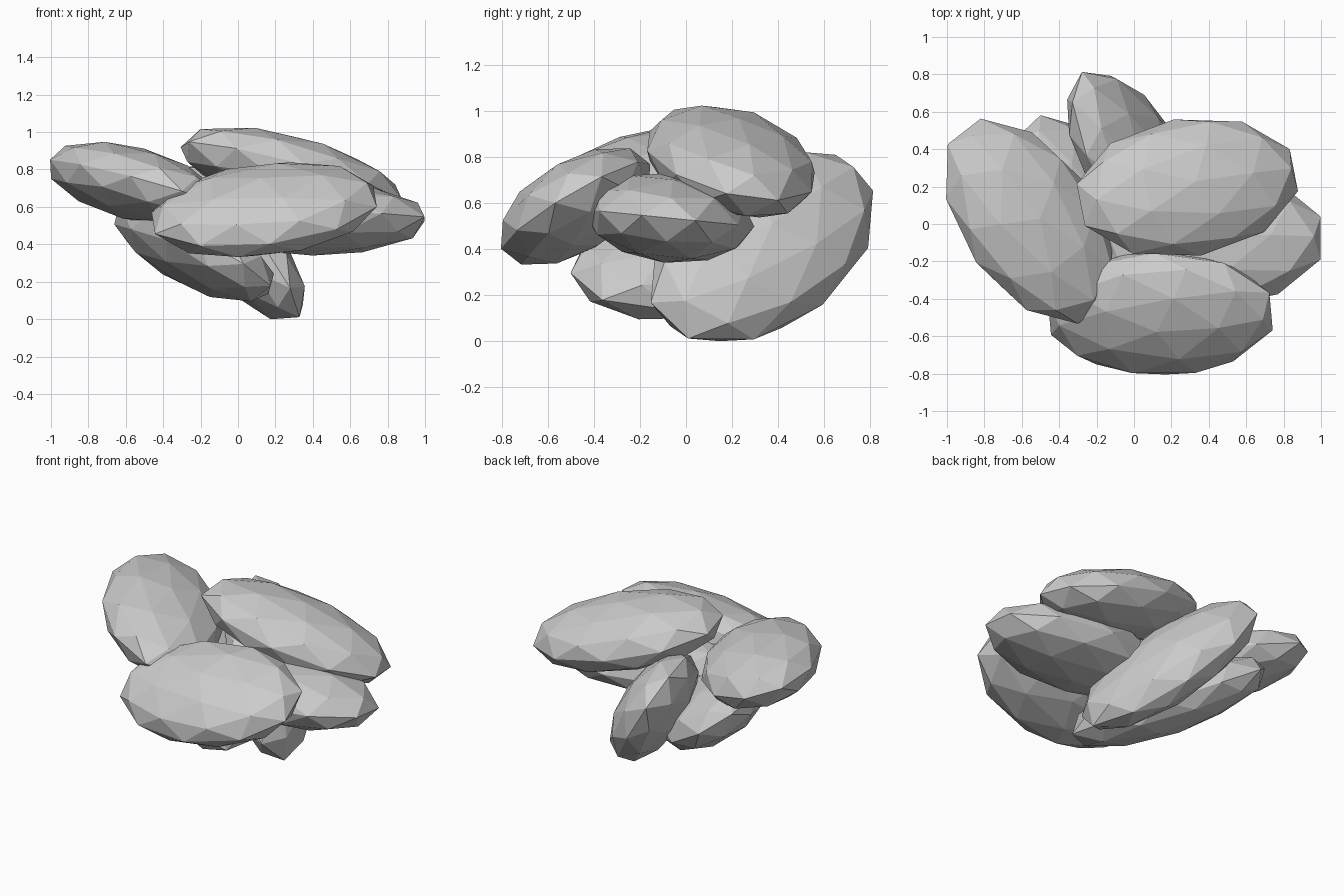
import bpy
from mathutils import Matrix, Vector

if "Cube" in bpy.data.objects:
    bpy.data.objects.remove(bpy.data.objects["Cube"])

# One flattened pebble shape: half length, half width, half thickness
SIZE = (0.628, 0.374, 0.196)


def pebble(name, centre, along, normal):
    """Low-poly pebble with its length on 'along' and flat side facing 'normal'."""
    u = Vector(along).normalized()
    n = Vector(normal)
    n = (n - u * n.dot(u)).normalized()
    v = n.cross(u)
    rot = Matrix((u, v, n)).transposed().to_4x4()
    bpy.ops.mesh.primitive_ico_sphere_add(subdivisions=2, radius=1)
    ob = bpy.context.object
    ob.name = name
    ob.data.transform(rot @ Matrix.Diagonal((*SIZE, 1)))
    ob.location = centre
    return ob


# Loose heap of six pebbles
pebble("top_pebble", (0.285, 0.195, 0.78), (1, 0.163, -0.27), (0.24, 0.176, 1))
pebble("left_pebble", (-0.56, 0.015, 0.725), (-0.725, 1, 0.15), (0.3, 0.08, 1))
pebble("front_pebble", (0.14, -0.48, 0.585), (1, 0.021, 0.122), (-0.108, -0.576, 1))
pebble("right_pebble", (0.4, -0.075, 0.535), (1, 0, 0), (0, 0.1, 1))
pebble("back_pebble", (0.0, 0.33, 0.41), (-0.51, 0.675, 0.54), (1, 0.265, 0.6))
pebble("lower_left_pebble", (-0.235, 0.04, 0.375), (-0.713, 1, 0.293), (0.65, 0.17, 1))
